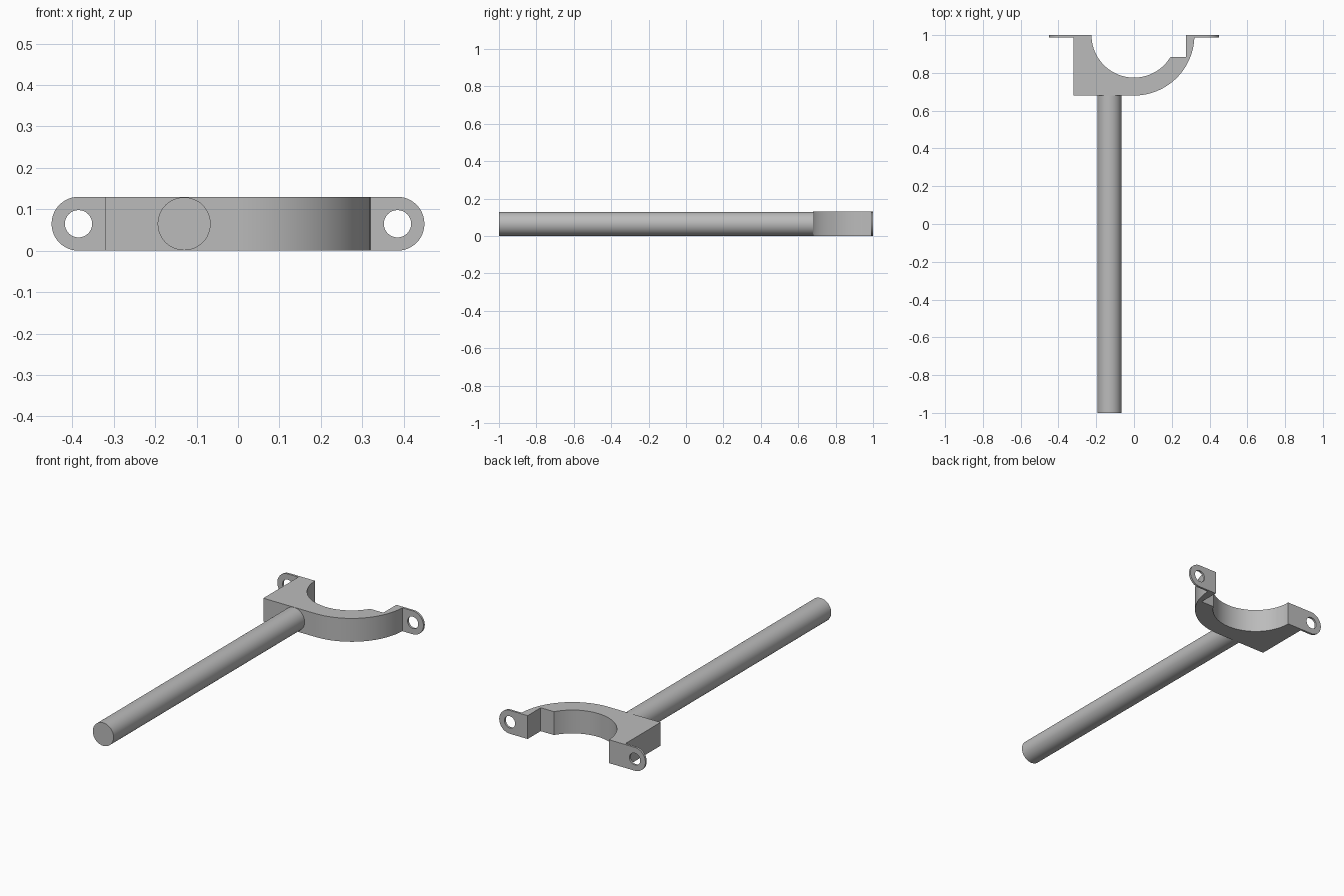
import bpy, bmesh
from math import cos, sin, pi, asin, radians
from mathutils import Matrix

if "Cube" in bpy.data.objects:
    bpy.data.objects.remove(bpy.data.objects["Cube"])

HEIGHT = 0.13            # bracket thickness along z
MID = HEIGHT / 2
INNER, OUTER = 0.225, 0.32

grey = bpy.data.materials.new("plain grey")
grey.use_nodes = True
grey.diffuse_color = (0.5, 0.5, 0.5, 1)
grey.node_tree.nodes["Principled BSDF"].inputs["Base Color"].default_value = grey.diffuse_color


def arc(cx, cy, r, start, end, steps):
    angles = [start + (end - start) * i / steps for i in range(steps + 1)]
    return [(cx + r * cos(a), cy + r * sin(a)) for a in angles]


def finish(bm, name):
    bmesh.ops.recalc_face_normals(bm, faces=bm.faces)
    mesh = bpy.data.meshes.new(name)
    bm.to_mesh(mesh)
    bm.free()
    mesh.materials.append(grey)
    obj = bpy.data.objects.new(name, mesh)
    bpy.context.collection.objects.link(obj)
    bpy.ops.object.select_all(action="DESELECT")
    obj.select_set(True)
    bpy.context.view_layer.objects.active = obj
    bpy.ops.object.shade_smooth_by_angle(angle=radians(30))


def extrude_outline(name, loops, depth, matrix):
    """Fill closed outlines (later ones are holes), extrude along z, then place."""
    bm = bmesh.new()
    for loop in loops:
        verts = [bm.verts.new((x, y, 0)) for x, y in loop]
        for a, b in zip(verts, verts[1:] + verts[:1]):
            bm.edges.new((a, b))
    bmesh.ops.triangle_fill(bm, edges=bm.edges[:], use_beauty=True, normal=(0, 0, 1))
    new = bmesh.ops.extrude_face_region(bm, geom=bm.faces[:])["geom"]
    moved = [v for v in new if isinstance(v, bmesh.types.BMVert)]
    bmesh.ops.translate(bm, verts=moved, vec=(0, 0, depth))
    bmesh.ops.transform(bm, matrix=matrix, verts=bm.verts)
    finish(bm, name)


# Half-ring bracket: square corner on the right, rounded on the left with a stepped notch
notch_y = -0.115
notch_angle = asin(notch_y / INNER)
body = [(-INNER, 0), (-OUTER, 0), (-OUTER, -OUTER)]
body += arc(0, 0, OUTER, -pi / 2, 0, 32)
body += [(0.275, 0), (0.275, notch_y)]
body += arc(0, 0, INNER, notch_angle, -pi, 40)[:-1]
extrude_outline("clamp_body", [body], HEIGHT, Matrix.Translation((0, 1, 0)))

# Thin rounded mounting ears with a screw hole
ear_x = 0.385
for name, side in (("left_ear", 1), ("right_ear", -1)):
    outline = [(0.319, -MID)] + arc(ear_x, 0, MID, -pi / 2, pi / 2, 24) + [(0.319, MID)]
    hole = arc(ear_x, 0, 0.033, 0, 2 * pi, 32)[:-1]
    place = (Matrix.Translation((0, 1, MID)) @ Matrix.Diagonal((side, 1, 1, 1))
             @ Matrix.Rotation(pi / 2, 4, "X"))
    extrude_outline(name, [outline, hole], 0.012, place)

# Long round rod running forward from the block
rod = bmesh.new()
length = 1.69
bmesh.ops.create_cone(rod, cap_ends=True, segments=48, radius1=MID - 0.001,
                      radius2=MID - 0.001, depth=length)
bmesh.ops.transform(rod, verts=rod.verts, matrix=Matrix.Translation(
    (-0.13, -1 + length / 2, MID)) @ Matrix.Rotation(pi / 2, 4, "X"))
finish(rod, "rod")
